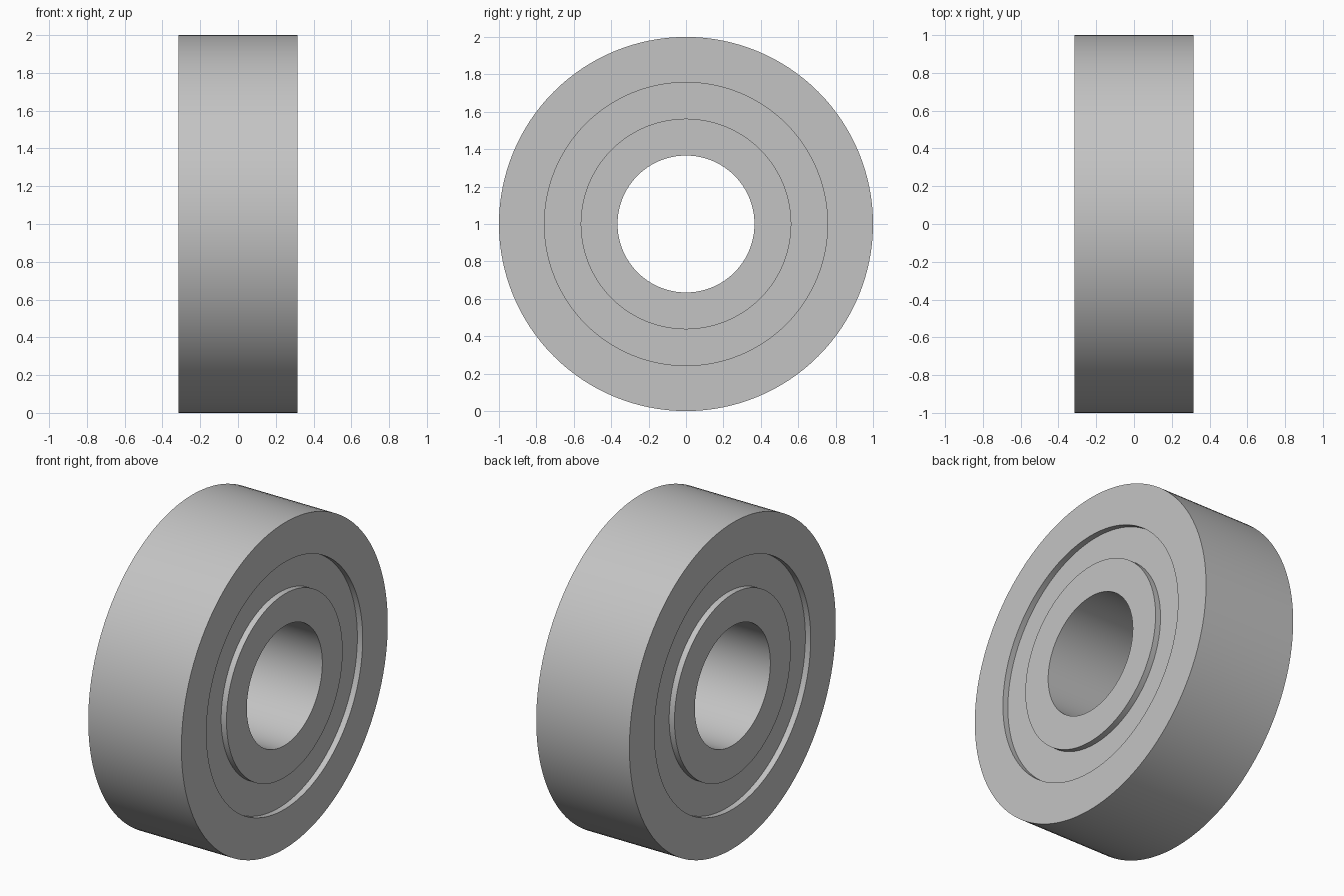
import bpy
import bmesh
from math import cos, sin, pi, radians

default = bpy.data.objects.get("Cube")
if default:
    bpy.data.objects.remove(default, do_unlink=True)

SEGMENTS = 128
HALF_WIDTH = 0.316
RECESS = 0.036

steel = bpy.data.materials.new("brushed_steel")
steel.use_nodes = True
colour = (0.55, 0.55, 0.55, 1)
steel.diffuse_color = colour
steel.node_tree.nodes["Principled BSDF"].inputs["Base Color"].default_value = colour


def ring(name, inner, outer, half_width):
    """Rectangular section swept around the x axis."""
    bm = bmesh.new()
    section = [(-half_width, inner), (half_width, inner),
               (half_width, outer), (-half_width, outer)]
    loops = []
    for x, r in section:
        angles = [2 * pi * i / SEGMENTS for i in range(SEGMENTS)]
        loops.append([bm.verts.new((x, r * cos(a), r * sin(a))) for a in angles])
    for k in range(4):
        a, b = loops[k], loops[(k + 1) % 4]
        for i in range(SEGMENTS):
            j = (i + 1) % SEGMENTS
            bm.faces.new((a[i], a[j], b[j], b[i]))
    bmesh.ops.recalc_face_normals(bm, faces=bm.faces)
    mesh = bpy.data.meshes.new(name)
    bm.to_mesh(mesh)
    bm.free()
    mesh.materials.append(steel)
    obj = bpy.data.objects.new(name, mesh)
    obj.location.z = 1
    bpy.context.collection.objects.link(obj)
    bpy.ops.object.select_all(action="DESELECT")
    obj.select_set(True)
    bpy.context.view_layer.objects.active = obj
    bpy.ops.object.shade_smooth_by_angle(angle=radians(30))
    return obj


# Two races, with the recessed shield seated between them
ring("outer_race", 0.757, 1.0, HALF_WIDTH)
ring("inner_race", 0.366, 0.563, HALF_WIDTH)
ring("shield", 0.55, 0.77, HALF_WIDTH - RECESS)
